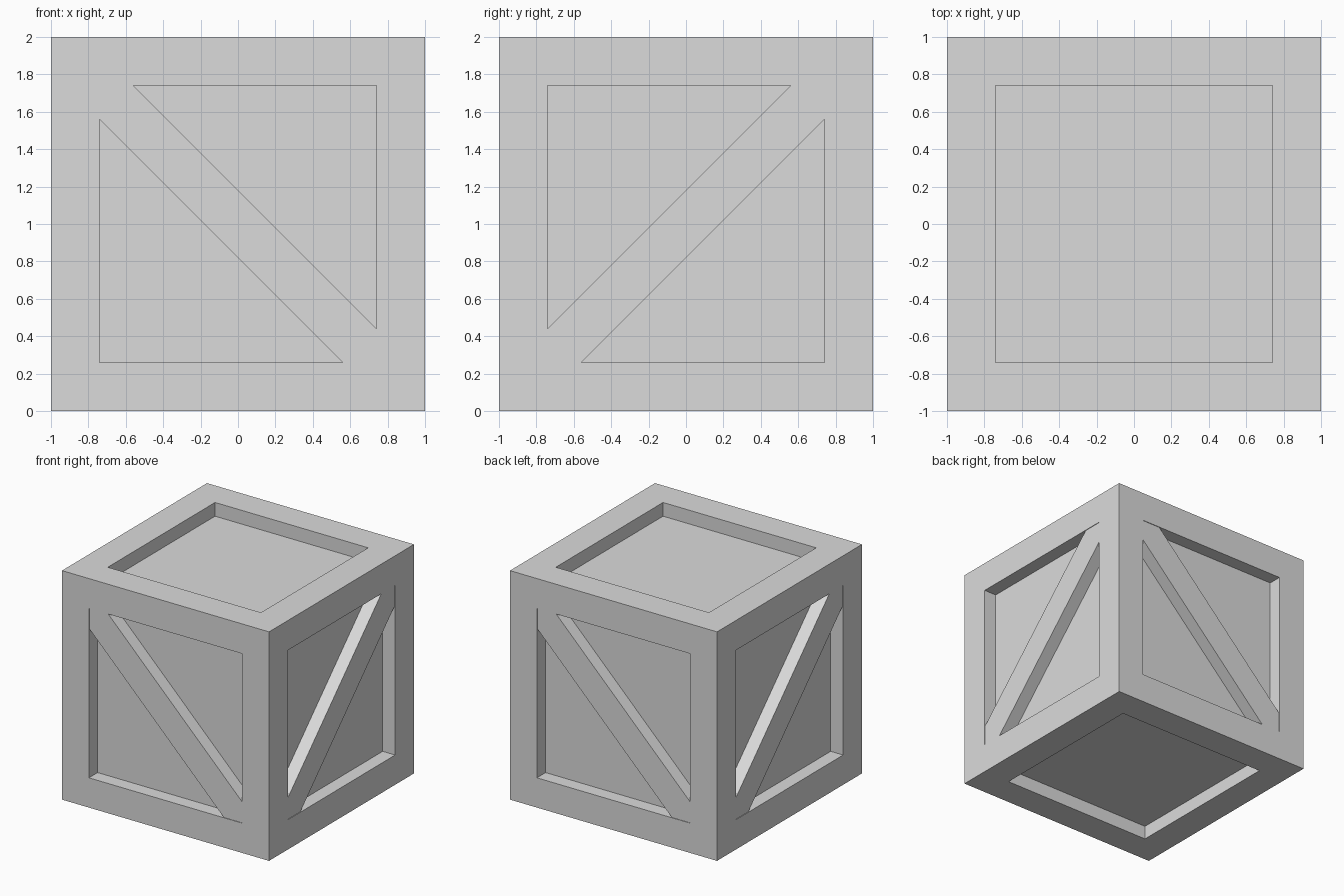
import bpy
import bmesh
from math import pi
from mathutils import Matrix, Vector

cube = bpy.data.objects.get("Cube")
if cube:
    bpy.data.objects.remove(cube, do_unlink=True)

HALF = 1.0        # half the crate's side
OPEN = 0.74       # half the opening inside the frame
DEPTH = 0.12      # how far the panels sit behind the frame
BRACE_SET = 0.005  # how far the braces sit behind the frame
BRACE_CUT = 0.18  # brace half-width measured along the frame

grey = bpy.data.materials.new("light_grey")
grey.use_nodes = True
colour = (0.71, 0.71, 0.71, 1)
grey.diffuse_color = colour
grey.node_tree.nodes["Principled BSDF"].inputs["Base Color"].default_value = colour


def add_object(name, bm):
    bmesh.ops.recalc_face_normals(bm, faces=bm.faces)
    mesh = bpy.data.meshes.new(name)
    bm.to_mesh(mesh)
    bm.free()
    mesh.materials.append(grey)
    obj = bpy.data.objects.new(name, mesh)
    bpy.context.collection.objects.link(obj)


# Crate body: a cube with a sunken panel on each of its six sides
bm = bmesh.new()
bmesh.ops.create_cube(bm, size=2 * HALF, matrix=Matrix.Translation((0, 0, HALF)))
panels = list(bm.faces)
bmesh.ops.inset_individual(bm, faces=panels, thickness=HALF - OPEN, use_even_offset=True)
sunken = bmesh.ops.extrude_discrete_faces(bm, faces=panels)["faces"]
for face in sunken:
    face.normal_update()
    bmesh.ops.translate(bm, verts=face.verts, vec=-face.normal * DEPTH)
add_object("crate_frame_and_panels", bm)


# Diagonal brace: a board mitred into two opposite corners of the opening
def add_brace(name, angle, flip):
    a, b = OPEN, OPEN - BRACE_CUT
    outline = [(-a, a), (-b, a), (a, -b), (a, -a), (b, -a), (-a, b)]
    bm = bmesh.new()
    front = bm.faces.new([bm.verts.new((flip * x, -HALF + BRACE_SET, z + HALF))
                          for x, z in outline])
    back = bmesh.ops.extrude_face_region(bm, geom=[front], use_keep_orig=True)["geom"]
    bmesh.ops.translate(bm, verts=[v for v in back if isinstance(v, bmesh.types.BMVert)],
                        vec=Vector((0, DEPTH - BRACE_SET, 0)))
    bmesh.ops.rotate(bm, verts=bm.verts, cent=(0, 0, 0),
                     matrix=Matrix.Rotation(angle, 3, "Z"))
    add_object(name, bm)


# The braces lean one way on front and back, the other way on the sides
for i, side in enumerate(("front", "left", "back", "right")):
    add_brace(side + "_brace", i * pi / 2, 1 if i % 2 == 0 else -1)
